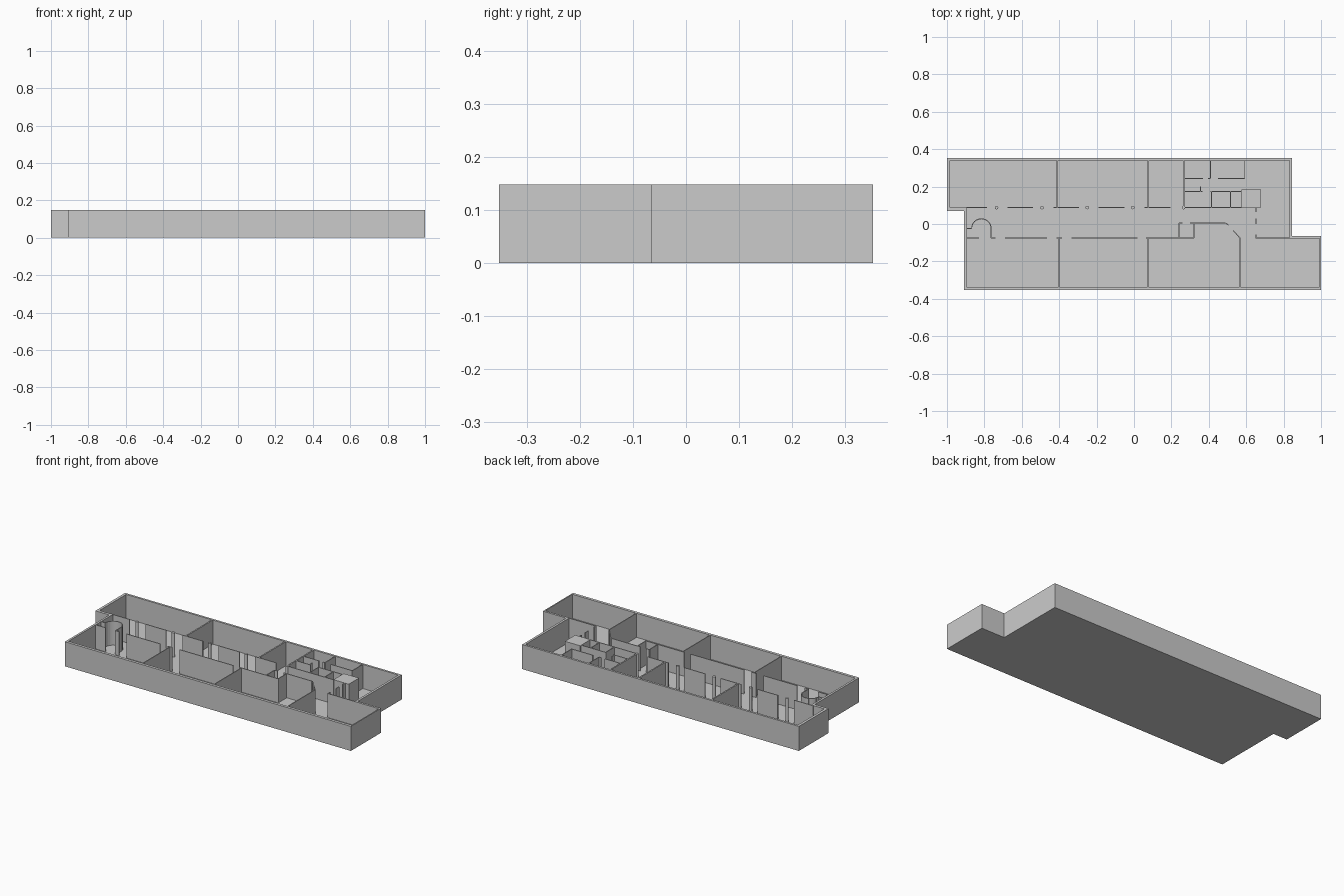
import bpy, bmesh, math
from mathutils import Vector

if "Cube" in bpy.data.objects:
    bpy.data.objects.remove(bpy.data.objects["Cube"])

H = 0.148       # wall height
FLOOR = 0.003   # slab thickness
T = 0.005       # partition thickness


def make_object(name, bm):
    bmesh.ops.recalc_face_normals(bm, faces=bm.faces)
    mesh = bpy.data.meshes.new(name)
    bm.to_mesh(mesh)
    bm.free()
    obj = bpy.data.objects.new(name, mesh)
    bpy.context.collection.objects.link(obj)
    return obj


def prism(bm, pts, z0, z1):
    face = bm.faces.new([bm.verts.new((x, y, z0)) for x, y in pts])
    ext = bmesh.ops.extrude_face_region(bm, geom=[face])
    verts = [v for v in ext["geom"] if isinstance(v, bmesh.types.BMVert)]
    bmesh.ops.translate(bm, verts=verts, vec=(0, 0, z1 - z0))


def wall(bm, a, b, t=T):
    a, b = Vector(a), Vector(b)
    d = (b - a).normalized() * t / 2
    n = Vector((-d.y, d.x))
    prism(bm, [a + n, a - n, b - n, b + n], FLOOR, H)


def walls(name, segments, t=T):
    bm = bmesh.new()
    for x0, y0, x1, y1 in segments:
        wall(bm, (x0, y0), (x1, y1), t)
    return make_object(name, bm)


# Floor slab and outer wall ring
outer = [(-1, .353), (-1, .07), (-.908, .07), (-.908, -.353),
         (1, -.353), (1, -.065), (.845, -.065), (.845, .353)]
inner = [(-.984, .34), (-.984, .087), (-.895, .087), (-.895, -.336),
         (.993, -.336), (.993, -.078), (.831, -.078), (.831, .34)]
bm = bmesh.new()
prism(bm, outer, 0, FLOOR)
make_object("floor", bm)

bm = bmesh.new()
rings = [[bm.verts.new((x, y, z)) for x, y in p]
         for p, z in ((outer, 0), (outer, H), (inner, H), (inner, FLOOR))]
for lo, hi in zip(rings, rings[1:]):
    for i in range(8):
        j = (i + 1) % 8
        bm.faces.new((lo[i], lo[j], hi[j], hi[i]))
make_object("outer_walls", bm)

# Walls between rooms
walls("north_room_walls", [(x, .088, x, .345) for x in (-.41, .077, .265)], .008)
walls("south_room_walls", [(x, -.34, x, -.075) for x in (-.4, .075, .567)])

# Corridor walls with door gaps
YN, YS = .088, -.075
walls("north_corridor_wall", [(a, YN, b, YN) for a, b in (
    (-.91, -.785), (-.675, -.54), (-.43, -.295), (-.19, -.05), (.055, .195), (.27, .578))])
walls("south_corridor_wall", [(a, YS, b, YS) for a, b in (
    (-.9, -.83), (-.765, -.74), (-.69, -.465), (-.415, -.385), (-.335, .02),
    (.065, .32), (.65, .84))])

# Columns
bm = bmesh.new()
for x in (-.735, -.492, -.25, -.007, .265):
    r = .0095
    prism(bm, [(x + r * math.cos(i * math.pi / 8), YN + r * math.sin(i * math.pi / 8))
               for i in range(16)], FLOOR, H)
make_object("columns", bm)

# Rounded alcove
cx, cy, r, n = -.816, -.024, .052, 16
bm = bmesh.new()
arc = [(cx + r * math.cos(math.pi * i / n), cy + r * math.sin(math.pi * i / n))
       for i in range(n + 1)]
path = [(cx + r, YS)] + arc + [(-.9, cy)]
for a, b in zip(path, path[1:]):
    wall(bm, a, b)
make_object("rounded_alcove", bm)

# Closet and angled lobby wall
walls("lobby_walls", [(.24, YS, .24, .006), (.24, .006, .26, .006), (.32, YS, .32, .006),
                      (.30, .006, .49, .006), (.49, .006, .505, -.006),
                      (.53, -.035, .567, -.075), (.652, .1, .652, .065),
                      (.652, .03, .652, 0), (.652, -.055, .652, YS)])

# Small service rooms
walls("service_room_walls", [(.592, .345, .592, .243), (.41, .345, .41, .243),
                             (.265, .243, .37, .243), (.395, .243, .41, .243),
                             (.45, .243, .592, .243), (.265, .173, .365, .173),
                             (.41, .173, .578, .173), (.355, .2, .355, .173),
                             (.415, .173, .415, YN), (.515, .173, .515, YN)])

# Solid shaft
bm = bmesh.new()
prism(bm, [(.576, .087), (.678, .087), (.678, .185), (.576, .185)], FLOOR, H)
make_object("shaft", bm)
